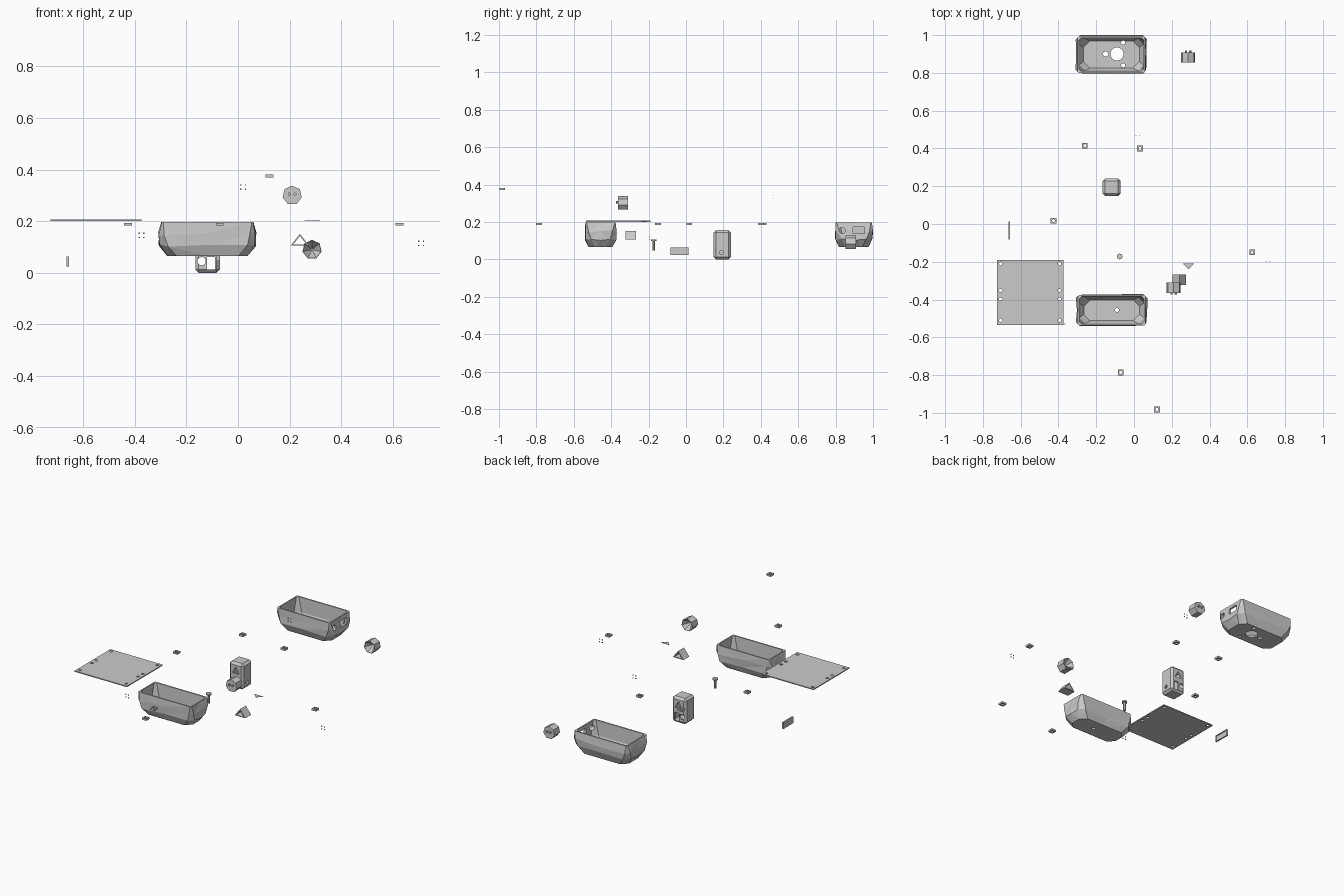
import bpy, bmesh, math, random
from mathutils import Matrix

if "Cube" in bpy.data.objects:
    bpy.data.objects.remove(bpy.data.objects["Cube"])

random.seed(4)


def finish(bm, name):
    bmesh.ops.recalc_face_normals(bm, faces=bm.faces)
    me = bpy.data.meshes.new(name)
    bm.to_mesh(me)
    bm.free()
    ob = bpy.data.objects.new(name, me)
    bpy.context.collection.objects.link(ob)
    return ob


def box(name, c, s, bevel=0):
    bm = bmesh.new()
    bmesh.ops.create_cube(bm, size=1, matrix=Matrix.Translation(c) @ Matrix.Diagonal((*s, 1)))
    if bevel:
        bmesh.ops.bevel(bm, geom=bm.edges[:], offset=bevel, segments=1, affect='EDGES')
    return finish(bm, name)


def cyl(name, c, r, depth, axis='Z', n=20):
    rot = {'X': Matrix.Rotation(math.pi / 2, 4, 'Y'),
           'Y': Matrix.Rotation(math.pi / 2, 4, 'X'), 'Z': Matrix()}[axis]
    bm = bmesh.new()
    bmesh.ops.create_cone(bm, cap_ends=True, segments=n, radius1=r, radius2=r,
                          depth=depth, matrix=Matrix.Translation(c) @ rot)
    return finish(bm, name)


def loft(name, rings):
    bm = bmesh.new()
    vs = [[bm.verts.new(p) for p in r] for r in rings]
    n = len(vs[0])
    for a, b in zip(vs, vs[1:]):
        for i in range(n):
            j = (i + 1) % n
            if i % 2:
                bm.faces.new((a[i], a[j], b[j]))
                bm.faces.new((a[i], b[j], b[i]))
            else:
                bm.faces.new((a[i], a[j], b[i]))
                bm.faces.new((a[j], b[j], b[i]))
    bm.faces.new(vs[0][::-1])
    bm.faces.new(vs[-1])
    return finish(bm, name)


def cut(ob, cutters, op='DIFFERENCE'):
    bpy.context.view_layer.objects.active = ob
    for c in cutters:
        m = ob.modifiers.new('cut', 'BOOLEAN')
        m.operation, m.solver, m.object = op, 'EXACT', c
        bpy.ops.object.modifier_apply(modifier=m.name)
        bpy.data.objects.remove(c)
    return ob


def ring(cx, cy, z, hx, hy, ch, jit=0):
    # rectangle with clipped corners and a point in the middle of each side
    pts = [(hx, 0), (hx, hy - ch), (hx - ch, hy), (0, hy), (ch - hx, hy), (-hx, hy - ch),
           (-hx, 0), (-hx, ch - hy), (ch - hx, -hy), (0, -hy), (hx - ch, -hy), (hx, ch - hy)]
    r = lambda: random.uniform(-jit, 0)
    return [(cx + x * (1 + r() / hx), cy + y * (1 + r() / hy), z - 2 * r() - jit) for x, y in pts]


# Faceted planter tubs, open at the top
def tub(name, cx, cy, hy, z0=0.065, z1=0.196):
    body = loft(name, [ring(cx, cy, z0, 0.155, hy - 0.024, 0.035),
                       ring(cx, cy, z0 + 0.042, 0.188, hy - 0.002, 0.032, 0.006),
                       ring(cx, cy, z0 + 0.085, 0.19, hy, 0.02, 0.007),
                       ring(cx, cy, z1, 0.178, hy - 0.006, 0.006)])
    inner = loft('inner', [ring(cx, cy, z0 + 0.01, 0.148, hy - 0.032, 0.034),
                           ring(cx, cy, z0 + 0.042, 0.170, hy - 0.018, 0.03),
                           ring(cx, cy, z1 + 0.02, 0.170, hy - 0.014, 0.006)])
    return cut(body, [inner])


back = tub('back_tub', -0.12, 0.897, 0.103)
holes = [cyl('h', (x, y, 0.07), r, 0.06) for x, y, r in
         ((-0.09, 0.90, 0.035), (-0.15, 0.90, 0.014), (-0.057, 0.96, 0.011), (-0.057, 0.84, 0.011))]
holes += [cyl('h', (0.06, 0.835, 0.155), 0.016, 0.08, 'X'),
          box('h', (0.06, 0.923, 0.155), (0.08, 0.062, 0.036))]
cut(back, holes)
front = tub('front_tub', -0.118, -0.457, 0.087)
cut(front, [cyl('h', (-0.09, -0.455, 0.07), 0.011, 0.06)])

# Cover plate with eight screw holes
plate = box('cover_plate', (-0.55, -0.362, 0.2035), (0.352, 0.344, 0.006))
cut(plate, [cyl('h', (x, y, 0.203), 0.009, 0.05, n=14)
            for x in (-0.706, -0.394) for y in (-0.21, -0.352, -0.397, -0.51)])

# Hollow housing with openings front and back
housing = box('pump_housing', (-0.118, 0.194, 0.078), (0.095, 0.093, 0.156), 0.013)
cut(housing, [box('h', (-0.118, 0.194, 0.078), (0.076, 0.074, 0.136)),
              cyl('h', (-0.141, 0.194, 0.045), 0.016, 0.2, 'Y'),
              box('h', (-0.105, 0.194, 0.037), (0.03, 0.2, 0.05)),
              cyl('h', (-0.118, 0.194, 0.105), 0.027, 0.2, 'Y', 3),
              cyl('h', (-0.07, 0.19, 0.037), 0.011, 0.05, 'X')])

# Square washers
for i, (x, y, z) in enumerate(((-0.26, 0.415, 0.188), (0.032, 0.40, 0.188), (-0.426, 0.018, 0.188),
                               (0.626, -0.15, 0.188), (-0.071, -0.786, 0.188), (0.122, -0.982, 0.375))):
    w = box(f'washer_{i}', (x, y, z), (0.03, 0.03, 0.011))
    cut(w, [cyl('h', (x, y, z), 0.008, 0.05, n=12)])

# Bolt
cyl('bolt_head', (-0.076, -0.172, 0.102), 0.015, 0.009)
cyl('bolt_shank', (-0.076, -0.172, 0.072), 0.007, 0.052)

# Upright tray with a recess on its right side
tray = box('side_tray', (-0.66, -0.035, 0.044), (0.009, 0.096, 0.039))
cut(tray, [box('h', (-0.655, -0.035, 0.044), (0.01, 0.085, 0.03))])


# Seven-sided caps: hollow cone inside, two pegs outside
def cap(name, x, y, z, d):
    def poly(r, yy):
        return [(x + r * math.cos(math.pi / 2 + d * i * math.tau / 7), yy,
                 z + r * math.sin(math.pi / 2 + d * i * math.tau / 7)) for i in range(7)]
    body = loft(name, [poly(0.038, y - d * 0.027), poly(0.038, y + d * 0.027)])
    cut(body, [loft('h', [poly(0.004, y + d * 0.018), poly(0.038, y - d * 0.030)])])
    for s in (-1, 1):
        cyl(name + '_peg', (x + s * 0.011, y + d * 0.031, z + 0.005), 0.006, 0.012, 'Y', 10)


cap('front_cap', 0.21, -0.337, 0.300, -1)
cap('back_cap', 0.287, 0.881, 0.09, 1)


# Triangular sleeve
def tri(s, y, cx=0.24, cz=0.121):
    return [(cx - s, y, cz - s * 0.45), (cx + s, y, cz - s * 0.45), (cx, y, cz + s * 0.83)]


sleeve = loft('triangle_sleeve', [tri(0.036, -0.323), tri(0.036, -0.267)])
cut(sleeve, [loft('h', [tri(0.026, -0.4), tri(0.026, -0.2)])])

# Flat triangular chip
loft('triangle_chip', [[(0.258, -0.21, z), (0.317, -0.21, z), (0.288, -0.24, z)] for z in (0.203, 0.2045)])

# Tiny contact pins in clusters of four
for name, x, y, z in (('left', -0.374, -0.53, 0.145), ('right', 0.71, -0.197, 0.114), ('back', 0.02, 0.467, 0.332)):
    for sx in (-1, 1):
        for sz in (-1, 1):
            box(f'pin_{name}', (x + sx * 0.009, y, z + sz * 0.008), (0.005, 0.004, 0.005))
